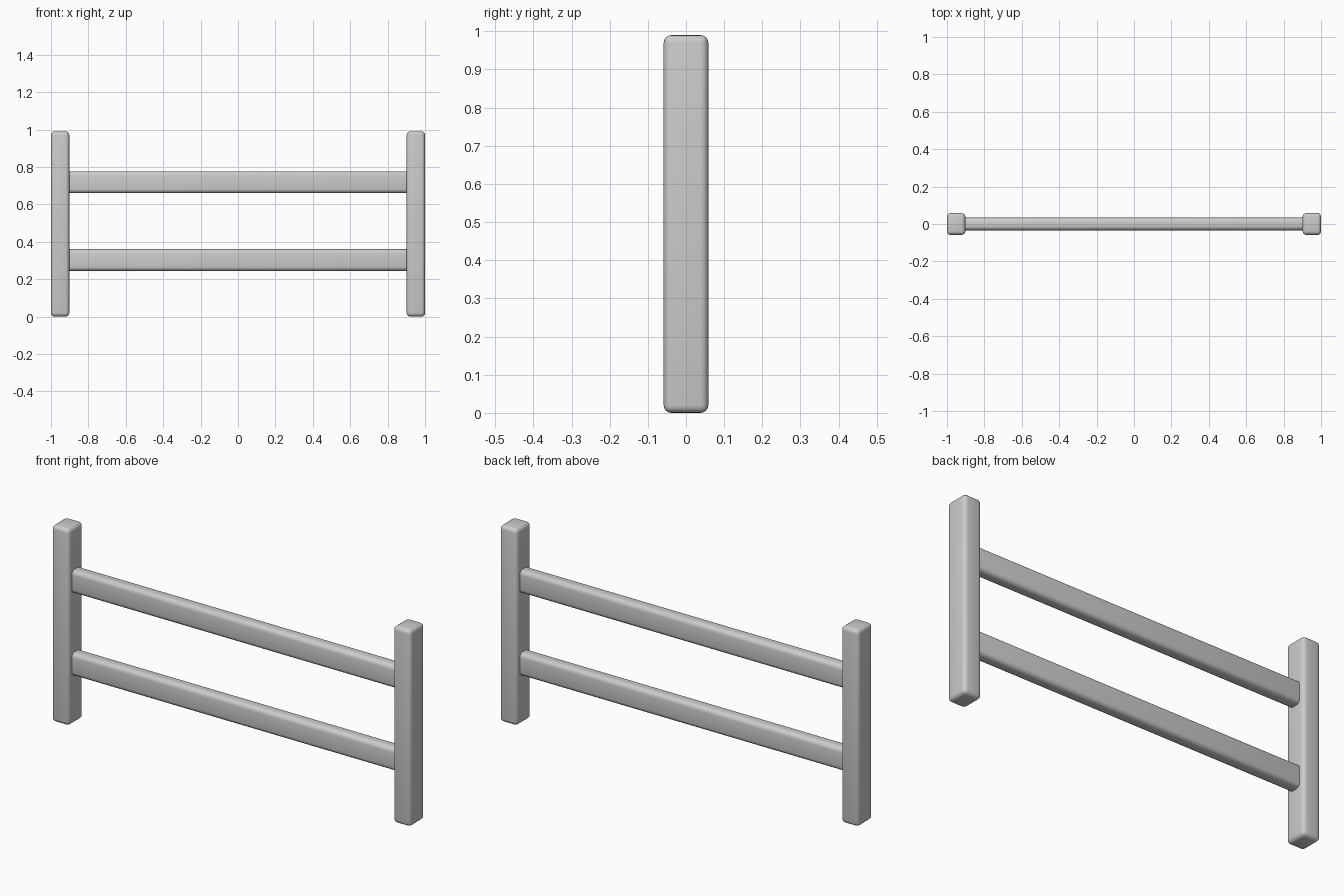
import bpy
from math import radians

if "Cube" in bpy.data.objects:
    bpy.data.objects.remove(bpy.data.objects["Cube"])


def rounded_bar(name, centre, size, radius):
    bpy.ops.mesh.primitive_cube_add(size=1, location=centre)
    ob = bpy.context.object
    ob.name = name
    ob.scale = size
    bpy.ops.object.transform_apply(location=False, rotation=False, scale=True)
    bevel = ob.modifiers.new("rounded_edges", 'BEVEL')
    bevel.width = radius
    bevel.segments = 4
    bpy.ops.object.modifier_apply(modifier=bevel.name)
    bpy.ops.object.shade_smooth_by_angle(angle=radians(35))
    return ob


# Upright posts at both ends
for side, x in (("left", -0.951), ("right", 0.951)):
    rounded_bar(side + "_post", (x, 0, 0.495), (0.098, 0.117, 0.99), 0.02)

# Horizontal rails, ends set into the posts
for level, z in (("lower", 0.302), ("upper", 0.718)):
    rounded_bar(level + "_rail", (0, 0, z), (1.86, 0.067, 0.116), 0.022)
